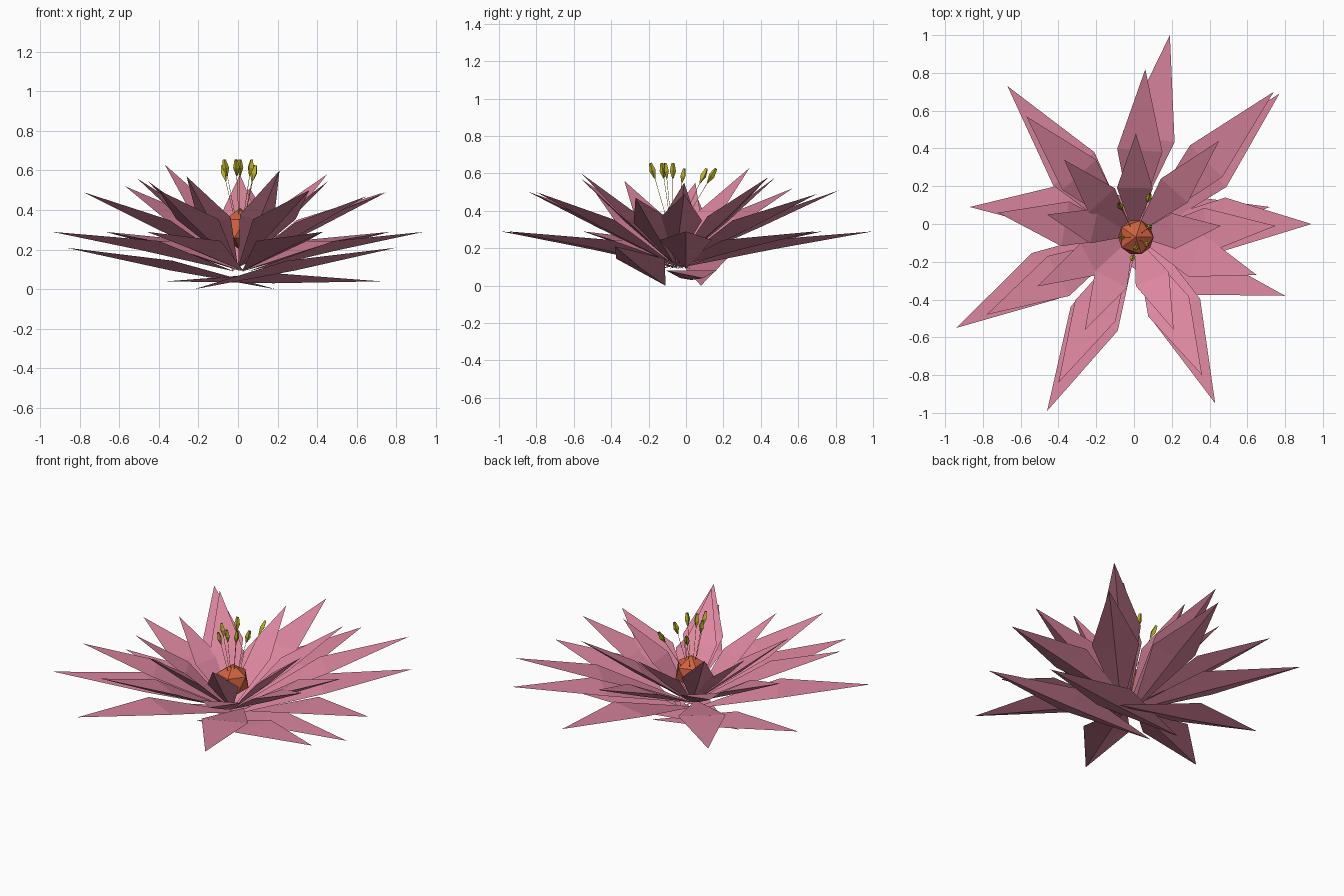
import bpy, bmesh
from mathutils import Vector

if "Cube" in bpy.data.objects:
    bpy.data.objects.remove(bpy.data.objects["Cube"])


def material(name, rgb):
    m = bpy.data.materials.new(name)
    m.diffuse_color = (*rgb, 1)
    m.use_nodes = True
    m.node_tree.nodes["Principled BSDF"].inputs["Base Color"].default_value = m.diffuse_color
    return m


PINK = material("petal_pink", (0.72, 0.24, 0.35))
ORANGE = material("pistil_orange", (0.62, 0.12, 0.05))
YELLOW = material("anther_yellow", (0.50, 0.45, 0.02))


def add_object(name, bm, mat):
    bmesh.ops.recalc_face_normals(bm, faces=bm.faces)
    me = bpy.data.meshes.new(name)
    bm.to_mesh(me)
    bm.free()
    me.materials.append(mat)
    ob = bpy.data.objects.new(name, me)
    bpy.context.collection.objects.link(ob)
    return ob


def petal(name, base, tip, width, widest, lift, keel):
    """Kite-shaped petal: flat arched top and a keeled underside."""
    base, tip = Vector(base), Vector(tip)
    axis = tip - base
    side = axis.cross(Vector((0, 0, 1))).normalized()
    up = side.cross(axis).normalized()
    mid = base + axis * widest + up * lift
    bm = bmesh.new()
    b, t = bm.verts.new(base), bm.verts.new(tip)
    left = bm.verts.new(mid - side * width / 2)
    right = bm.verts.new(mid + side * width / 2)
    rib = bm.verts.new(mid - up * keel)
    bm.faces.new((b, left, right))
    bm.faces.new((t, right, left))
    for edge in (left, right):
        bm.faces.new((b, rib, edge))
        bm.faces.new((rib, t, edge))
    add_object(name, bm, PINK)


def spindle(name, p, q, rings, sides, mat):
    """Lathed shape between p and q; rings are (fraction, radius)."""
    p, q = Vector(p), Vector(q)
    rot = (q - p).to_track_quat('Z', 'Y')
    bm = bmesh.new()
    for (f0, r0), (f1, r1) in zip(rings, rings[1:]):
        d = (q - p).length * (f1 - f0)
        geo = bmesh.ops.create_cone(bm, segments=sides, radius1=r0, radius2=r1, depth=d)
        for v in geo["verts"]:
            v.co = rot @ v.co + p.lerp(q, (f0 + f1) / 2)
    bmesh.ops.remove_doubles(bm, verts=bm.verts, dist=0.0002)
    add_object(name, bm, mat)


# Lowest, nearly flat petals
LOW = [((-0.22, -0.11, 0.0), (0.80, -0.38, 0.21)),
       ((0.19, 0.08, 0.0), (-0.87, 0.09, 0.21)),
       ((-0.36, -0.03, 0.04), (0.72, 0.09, 0.04))]
for i, (base, tip) in enumerate(LOW):
    petal(f"low_petal_{i}", base, tip, 0.27, 0.5, 0.04, 0.05)

# Outer ring: base xy, tip xy
OUTER = [(-0.03, -0.06, 0.19, 1.0), (0.02, -0.09, 0.77, 0.69), (0.05, 0, 0.94, 0),
         (0.02, 0.03, 0.43, -0.95), (0.03, -0.03, -0.46, -0.99),
         (-0.02, -0.01, -0.94, -0.55), (0.02, -0.13, -0.67, 0.73)]
for i, (bx, by, x, y) in enumerate(OUTER):
    petal(f"outer_petal_{i}", (bx, by, 0.09), (x, y, 0.29), 0.28, 0.5, 0.055, 0.05)

# Middle and inner rings: tips rise as the rings close in
MIDDLE = [(0.06, 0.82, 0.51), (0.74, 0.70, 0.49), (0.75, -0.01, 0.49),
          (0.65, -0.27, 0.47), (0.36, -0.80, 0.50), (-0.40, -0.84, 0.50),
          (-0.78, -0.48, 0.49), (-0.72, 0.06, 0.47), (-0.57, 0.57, 0.52)]
INNER = [(0.01, 0.48, 0.58), (0.45, 0.44, 0.58), (0.46, -0.01, 0.55),
         (0.21, -0.56, 0.60), (-0.26, -0.56, 0.57), (-0.51, -0.33, 0.56),
         (-0.46, 0.05, 0.55), (-0.37, 0.34, 0.63)]
for name, tips, width, widest, lift, keel in (("middle", MIDDLE, 0.24, 0.53, 0.04, 0.045),
                                              ("inner", INNER, 0.19, 0.5, 0.03, 0.04)):
    for i, tip in enumerate(tips):
        petal(f"{name}_petal_{i}", (0, -0.06, 0.11), tip, width, widest, lift, keel)

# Faceted pistil
bm = bmesh.new()
bmesh.ops.create_icosphere(bm, subdivisions=1, radius=0.105)
bmesh.ops.translate(bm, verts=bm.verts, vec=(0.01, -0.07, 0.305))
add_object("pistil", bm, ORANGE)

# Stamens: thin filament and pointed anther
STAMENS = [(-0.08, 0.11), (0.085, 0.16), (0.09, -0.01), (0.07, -0.11),
           (0.01, -0.13), (-0.01, -0.19), (-0.07, -0.07)]
for i, (x, y) in enumerate(STAMENS):
    root = Vector((0.01, -0.07, 0.24))
    tip = Vector((x, y, 0.655 if y < -0.03 else 0.625))
    neck = root.lerp(tip, 0.80)
    spindle(f"filament_{i}", root, neck, [(0, 0.0015), (1, 0.0015)], 3, YELLOW)
    spindle(f"anther_{i}", neck, tip, [(0, 0.003), (0.5, 0.017), (1, 0.008)], 4, YELLOW)
